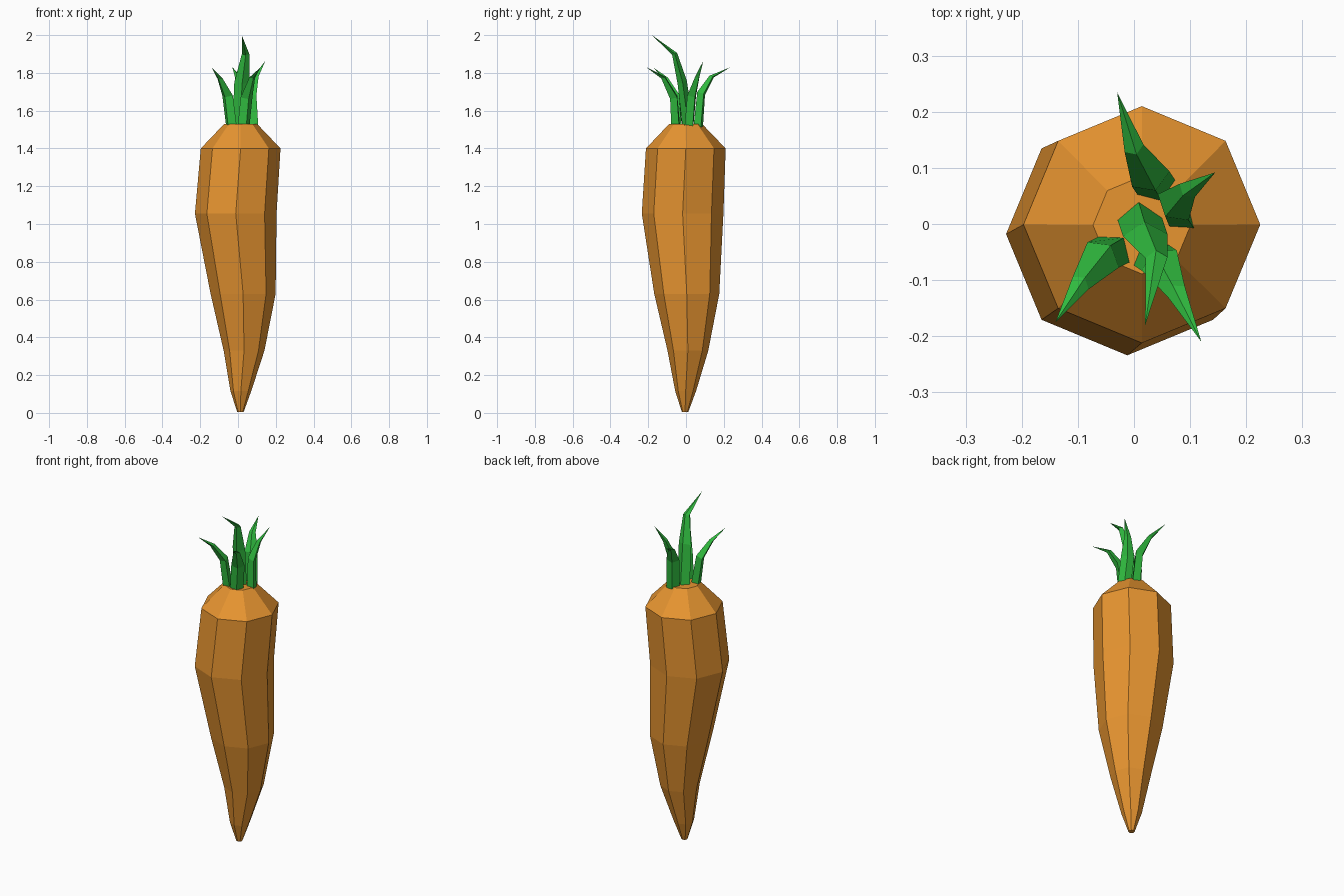
import bpy, math
from mathutils import Vector

if "Cube" in bpy.data.objects:
    bpy.data.objects.remove(bpy.data.objects["Cube"])


def material(name, color):
    m = bpy.data.materials.new(name)
    m.diffuse_color = color
    m.use_nodes = True
    m.node_tree.nodes["Principled BSDF"].inputs["Base Color"].default_value = m.diffuse_color
    return m


def loft(name, rings, mat, tip=None):
    """Skin equal-length rings; close the end with a cap or a tip."""
    n = len(rings[0])
    verts = [p for r in rings for p in r]
    faces = [tuple(range(n))[::-1]]
    for k in range(len(rings) - 1):
        for i in range(n):
            j = (i + 1) % n
            faces.append((k*n + i, k*n + j, k*n + n + j, k*n + n + i))
    last = (len(rings) - 1) * n
    if tip is None:
        faces.append(tuple(range(last, last + n)))
    else:
        verts.append(tip)
        faces += [(last + i, last + (i + 1) % n, len(verts) - 1) for i in range(n)]
    me = bpy.data.meshes.new(name)
    me.from_pydata([tuple(v) for v in verts], [], faces)
    me.materials.append(mat)
    me.update()
    ob = bpy.data.objects.new(name, me)
    bpy.context.collection.objects.link(ob)
    return ob


orange = material("carrot_orange", (0.80, 0.30, 0.03, 1))
green = material("leaf_green", (0.03, 0.50, 0.05, 1))

# Root: octagonal rings (centre x, centre y, z, radius), slightly wobbling
profile = [(0.013, -0.005, 0.005, 0.017), (0.015, -0.002, 0.115, 0.055),
           (0.032, 0.010, 0.33, 0.108), (0.027, 0.004, 0.63, 0.172),
           (-0.012, -0.018, 1.055, 0.216), (0.014, -0.001, 1.40, 0.211),
           (0.014, -0.002, 1.53, 0.087)]
rings = [[Vector((cx + r*math.cos(i*math.pi/4), cy + r*math.sin(i*math.pi/4), z))
          for i in range(8)] for cx, cy, z, r in profile]
loft("carrot_root", rings, orange)


# Leaves: diamond section swept along base, middle, upper bend and tip
def leaf(name, base, mid, bend, tip, scale=1.0):
    out = Vector((tip[0] - base[0], tip[1] - base[1], 0)).normalized()
    side = Vector((-out.y, out.x, 0))
    sections = []
    for p, w, d in ((base, 0.036, 0.026), (mid, 0.036, 0.022), (bend, 0.018, 0.012)):
        c, w, d = Vector(p), w*scale, d*scale
        up = Vector((0, 0, 0.4*d))
        sections.append([c + out*d - up, c + side*w, c - out*d + up, c - side*w])
    loft(name, sections, green, Vector(tip))


leaf("leaf_back", (0.04, 0.065, 1.515), (0.03, 0.08, 1.69), (0.0, 0.135, 1.78), (-0.03, 0.235, 1.83))
leaf("leaf_left", (-0.035, -0.045, 1.52), (-0.055, -0.055, 1.68), (-0.095, -0.105, 1.77), (-0.14, -0.175, 1.83))
leaf("leaf_front", (0.03, -0.055, 1.52), (0.045, -0.065, 1.67), (0.075, -0.12, 1.775), (0.12, -0.21, 1.83))
leaf("leaf_right", (0.08, 0.015, 1.51), (0.07, 0.03, 1.68), (0.095, 0.06, 1.78), (0.145, 0.092, 1.865))
leaf("leaf_tall", (0.01, 0.01, 1.52), (0.02, -0.02, 1.75), (0.04, -0.06, 1.90), (0.02, -0.18, 2.0), 1.1)
